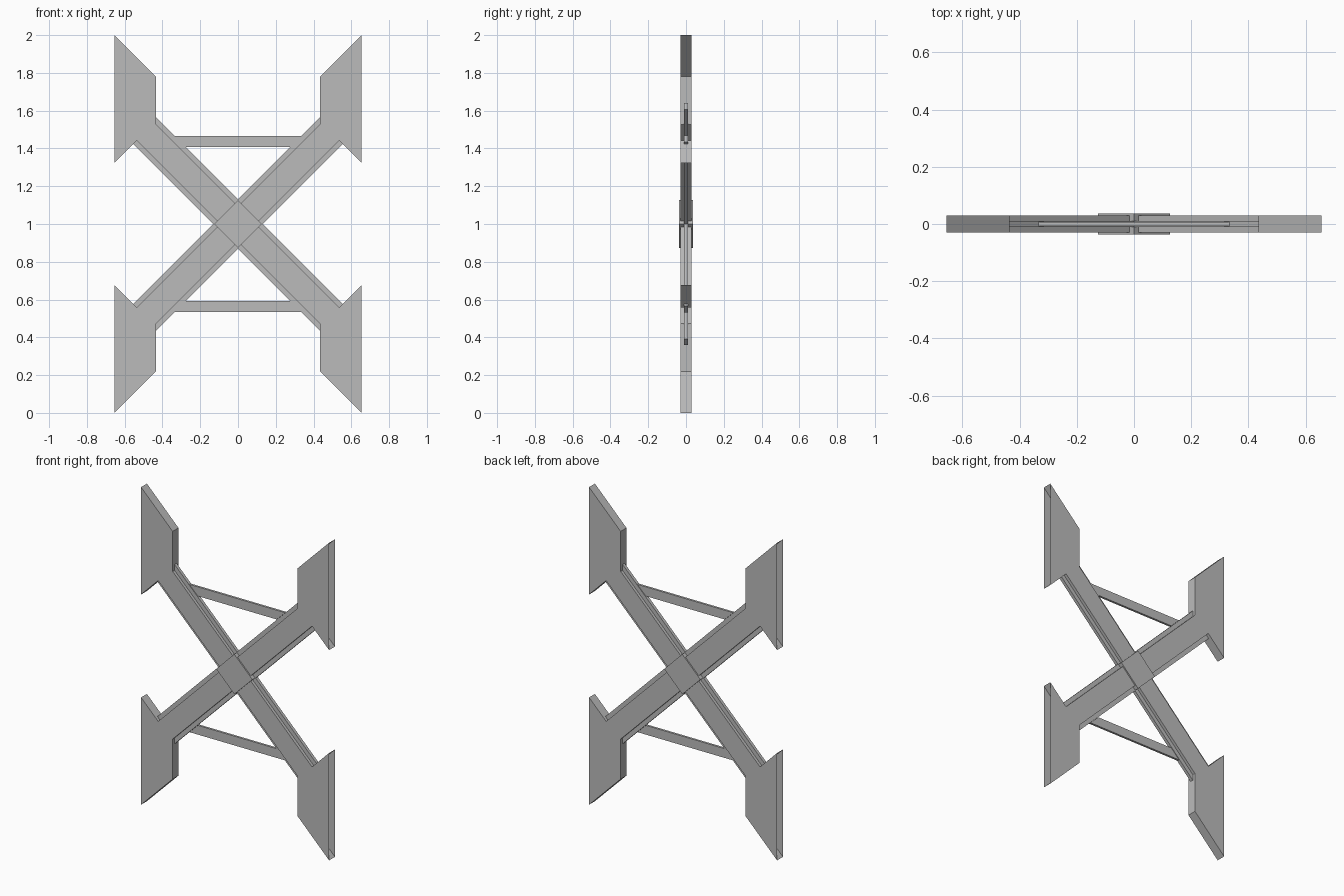
import bpy
import bmesh

if "Cube" in bpy.data.objects:
    bpy.data.objects.remove(bpy.data.objects["Cube"], do_unlink=True)

gray = bpy.data.materials.new("plain gray")
gray.use_nodes = True
gray.diffuse_color = (0.5, 0.5, 0.5, 1)
gray.node_tree.nodes["Principled BSDF"].inputs["Base Color"].default_value = (0.5, 0.5, 0.5, 1)

MID = 1.0  # height of the crossing


def plate(name, outline, depth, sx=1, sz=1, open_edges=()):
    """Extrude an (x, height above crossing) outline along y; listed edges stay open."""
    bm = bmesh.new()
    front, back = [[bm.verts.new((sx * x, y, MID + sz * z)) for x, z in outline]
                   for y in (-depth, depth)]
    bm.faces.new(front)
    bm.faces.new(back[::-1])
    n = len(outline)
    for i in range(n):
        if i not in open_edges:
            j = (i + 1) % n
            bm.faces.new((front[j], front[i], back[i], back[j]))
    if sx * sz < 0:
        bmesh.ops.reverse_faces(bm, faces=bm.faces[:])
    mesh = bpy.data.meshes.new(name)
    bm.to_mesh(mesh)
    bm.free()
    mesh.materials.append(gray)
    obj = bpy.data.objects.new(name, mesh)
    bpy.context.scene.collection.objects.link(obj)


def rail(inner, outer, start, end):
    """Diagonal strip between two offsets (height minus x), cut square at its far end."""
    return [(start[0], start[0] + inner), ((end - inner) / 2, (end + inner) / 2),
            ((end - outer) / 2, (end + outer) / 2), (start[1], start[1] + outer)]


HALF = 0.093   # arm edge offset
RIM = 0.13     # rail edge offset
CORE = 0.065   # hidden rail edge offset

# Hollow arm with its flared end plate, open at the outer end and the crossing
arm = [(0, 0), (HALF, 0), (0.536, 0.443), (0.655, 0.324),
       (0.655, 1.0), (0.435, 0.78), (0.435, 0.435 + HALF), (0, HALF)]
upper_rail = rail(CORE, RIM, (0, 0), 1.15)
lower_rail = rail(-RIM, -CORE, (RIM, CORE), 1.0)
# Thin horizontal brace with mitred ends
brace = [(-0.275, 0.407), (0.275, 0.407), (0.334, 0.465), (-0.334, 0.465)]

for sz, level in ((1, "upper"), (-1, "lower")):
    for sx, side in ((1, "left"), (-1, "right")):
        tag = f"{level}_{side}"
        plate(f"{tag}_arm", arm, 0.029, sx, sz, open_edges=(0, 3, 7))
        plate(f"{tag}_outer_rail", upper_rail, 0.01, sx, sz)
        plate(f"{tag}_side_rail", lower_rail, 0.01, sx, sz)
    plate(f"{level}_brace", brace, 0.007, 1, sz)

# Diamond block over the crossing
C = 0.126
plate("centre_block", [(0, -C), (C, 0), (0, C), (-C, 0)], 0.037)
